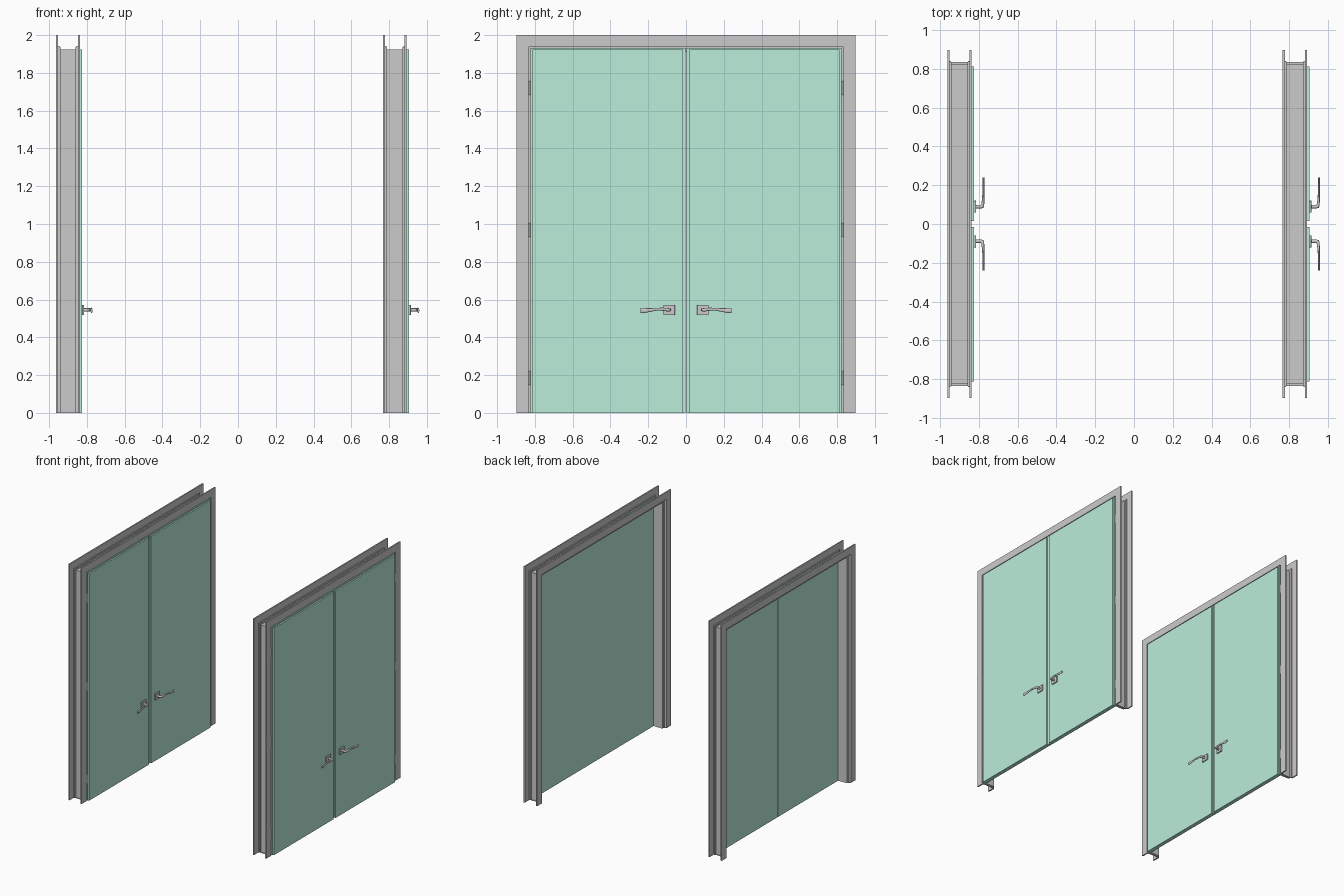
import bpy, bmesh, math
from mathutils import Vector

if "Cube" in bpy.data.objects:
    bpy.data.objects.remove(bpy.data.objects["Cube"])

green = bpy.data.materials.new("door_green")
green.diffuse_color = (0.50, 0.85, 0.70, 1)
green.use_nodes = True
green.node_tree.nodes["Principled BSDF"].inputs["Base Color"].default_value = green.diffuse_color

OFFSETS = {"left": -0.963, "right": 0.767}   # back plane of each door set


def add(name, bm, mat=None, smooth=False):
    """Turn a bmesh into one object per door set."""
    bmesh.ops.recalc_face_normals(bm, faces=bm.faces)
    me = bpy.data.meshes.new(name)
    bm.to_mesh(me)
    bm.free()
    if mat:
        me.materials.append(mat)
    for side, x in OFFSETS.items():
        ob = bpy.data.objects.new(f"{side}_{name}", me)
        ob.location.x = x
        bpy.context.collection.objects.link(ob)
    if smooth:
        bpy.ops.object.select_all(action='DESELECT')
        ob.select_set(True)
        bpy.context.view_layer.objects.active = ob
        bpy.ops.object.shade_smooth_by_angle(angle=math.radians(40))


def box(bm, x0, x1, y0, y1, z0, z1):
    vs = bmesh.ops.create_cube(bm, size=1)["verts"]
    for v in vs:
        v.co = Vector(((x0 + x1) / 2 + v.co.x * (x1 - x0),
                       (y0 + y1) / 2 + v.co.y * (y1 - y0),
                       (z0 + z1) / 2 + v.co.z * (z1 - z0)))
    return vs


def skin(bm, rings):
    """Join closed rings of points into a capped tube."""
    rows = [[bm.verts.new(p) for p in r] for r in rings]
    n = len(rows[0])
    for a, b in zip(rows, rows[1:]):
        for i in range(n):
            j = (i + 1) % n
            bm.faces.new((a[i], a[j], b[j], b[i]))
    bm.faces.new(rows[0])
    bm.faces.new(rows[-1])


# Frame: channel profile (depth, distance from centre line) swept over jambs and head
half = [(0, 0.897), (0.011, 0.897), (0.011, 0.840), (0.018, 0.840), (0.018, 0.822)]
inner = [(0.022, 0.810), (0.022, 0.835), (0, 0.835)]
D = 0.126
profile = (half + [(D - x, d) for x, d in reversed(half)]
           + [(D - x, d) for x, d in reversed(inner)] + inner)
bm = bmesh.new()
skin(bm, [[(x, -d, 0) for x, d in profile],
          [(x, -d, d + 1.103) for x, d in profile],
          [(x, d, d + 1.103) for x, d in profile],
          [(x, d, 0) for x, d in profile]])
add("door_frame", bm)

for s, tag in ((1, "far"), (-1, "near")):
    # Leaf: wide core with a slightly smaller face panel
    bm = bmesh.new()
    box(bm, 0.104, 0.126, *sorted((s * 0.002, s * 0.823)), 0, 1.933)
    box(bm, 0.126, 0.138, *sorted((s * 0.015, s * 0.812)), 0, 1.923)
    add(f"{tag}_door_leaf", bm, green)

    # Square rosette
    bm = bmesh.new()
    box(bm, 0.138, 0.148, *sorted((s * 0.059, s * 0.120)), 0.518, 0.572)
    bmesh.ops.bevel(bm, geom=bm.edges[:], offset=0.001, segments=1, affect='EDGES')
    add(f"{tag}_handle_rosette", bm)

    # Lever: x, y, z, half thickness, half height, heading (0 = out, 90 = sideways)
    path = [(0.146, 0.089, 0.545, 0.009, 0.009, 0),
            (0.172, 0.089, 0.545, 0.009, 0.009, 0),
            (0.180, 0.091, 0.545, 0.010, 0.009, 35),
            (0.183, 0.099, 0.546, 0.008, 0.009, 75),
            (0.185, 0.125, 0.549, 0.006, 0.008, 88),
            (0.186, 0.155, 0.549, 0.005, 0.007, 88),
            (0.187, 0.185, 0.545, 0.005, 0.009, 88),
            (0.188, 0.215, 0.542, 0.005, 0.012, 90),
            (0.188, 0.241, 0.542, 0.005, 0.013, 90)]
    rings = []
    for x, y, z, w, h, a in path:
        a = math.radians(a)
        ring = []
        for k in range(16):
            t = math.tau * k / 16
            u = w * math.cos(t)
            ring.append((x + u * math.sin(a), s * (y - u * math.cos(a)), z + h * math.sin(t)))
        rings.append(ring)
    bm = bmesh.new()
    skin(bm, rings)
    add(f"{tag}_handle_lever", bm, smooth=True)

    # Hinges: knuckle barrel between leaf and frame
    bm = bmesh.new()
    for zc in (0.185, 0.968, 1.72):
        vs = bmesh.ops.create_cone(bm, cap_ends=True, segments=12, radius1=0.0055,
                                   radius2=0.0055, depth=0.076)["verts"]
        bmesh.ops.translate(bm, verts=vs, vec=(0.120, s * 0.829, zc))
    add(f"{tag}_hinges", bm, smooth=True)
